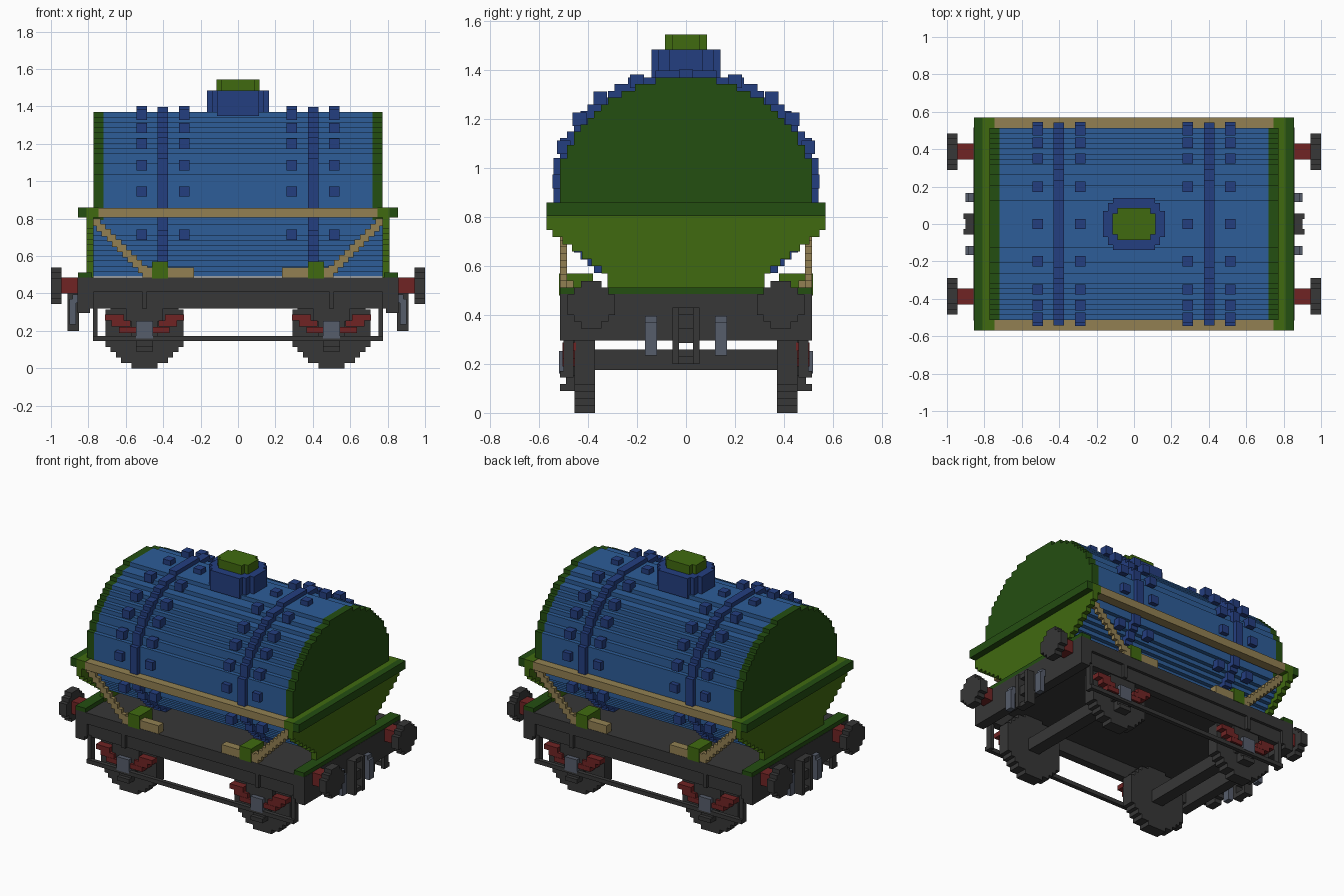
import bpy, bmesh, math
from mathutils import Matrix

cube = bpy.data.objects.get("Cube")
if cube:
    bpy.data.objects.remove(cube, do_unlink=True)

V = 1 / 36  # size of one block step


def material(name, rgb):
    lin = [((c / 255 + 0.055) / 1.055) ** 2.4 for c in rgb] + [1]
    m = bpy.data.materials.new(name)
    m.use_nodes = True
    m.diffuse_color = lin
    m.node_tree.nodes["Principled BSDF"].inputs["Base Color"].default_value = lin
    return m


BLUE = material("blue", (45, 93, 152))
NAVY = material("dark blue", (36, 62, 128))
GREEN = material("green", (64, 106, 16))
DARK_GREEN = material("dark green", (36, 78, 17))
TAN = material("tan wood", (146, 128, 82))
IRON = material("iron black", (55, 55, 55))
RED = material("dark red", (112, 36, 36))
STEEL = material("steel grey", (86, 93, 107))


def finish(name, bm, mat, mirror):
    bmesh.ops.recalc_face_normals(bm, faces=bm.faces)
    mesh = bpy.data.meshes.new(name)
    bm.to_mesh(mesh)
    bm.free()
    mesh.materials.append(mat)
    ob = bpy.data.objects.new(name, mesh)
    bpy.context.collection.objects.link(ob)
    if mirror:
        mod = ob.modifiers.new("Mirror", 'MIRROR')
        mod.use_axis = ("x" in mirror, "y" in mirror, False)
        mod.use_mirror_merge = False
    return ob


def boxes(name, mat, items, mirror=""):
    """Boxes given as (x0, x1, y0, y1, z0, z1)."""
    bm = bmesh.new()
    for x0, x1, y0, y1, z0, z1 in items:
        mtx = Matrix.Translation(((x0 + x1) / 2, (y0 + y1) / 2, (z0 + z1) / 2))
        mtx = mtx @ Matrix.Diagonal((x1 - x0, y1 - y0, z1 - z0, 1))
        bmesh.ops.create_cube(bm, size=1, matrix=mtx)
    return finish(name, bm, mat, mirror)


def stepped(name, mat, rows, a0, a1, axis="x", centre=0, mirror=""):
    """Stepped outline of rows (low, high, half width), extruded along an axis."""
    right = []
    for lo, hi, half in rows:
        right += [(half, lo), (half, hi)]
    outline = right + [(-u, w) for u, w in reversed(right)]
    place = {"x": lambda u, w: (a0, centre + u, w),
             "y": lambda u, w: (centre + u, a0, w),
             "z": lambda u, w: (w, centre + u, a0)}[axis]
    bm = bmesh.new()
    face = bm.faces.new([bm.verts.new(place(u, w)) for u, w in outline])
    out = bmesh.ops.extrude_face_region(bm, geom=[face])
    shift = [a1 - a0 if axis == k else 0 for k in "xyz"]
    bmesh.ops.translate(bm, vec=shift, verts=[g for g in out["geom"] if isinstance(g, bmesh.types.BMVert)])
    bmesh.ops.remove_doubles(bm, verts=bm.verts, dist=1e-5)
    return finish(name, bm, mat, mirror)


def ellipse(a, b, cz):
    """Block-stepped ellipse rows."""
    n = round(2 * b / V)
    h = 2 * b / n
    rows = []
    for i in range(n):
        t = (i + 0.5) * h - b
        half = a * math.sqrt(1 - (t / b) ** 2)
        rows.append((cz - b + i * h, cz - b + (i + 1) * h, (round(half / V - 0.5) + 0.5) * V))
    return rows


# Tank barrel, end caps and straps
TANK = ellipse(0.515, 0.44, 0.93)
stepped("tank_barrel", BLUE, TANK, -0.72, 0.72)
stepped("tank_end_cap", DARK_GREEN, [r for r in TANK if r[0] > 0.79], 0.72, 0.772, mirror="x")
stepped("tank_end_lower", BLUE, [r for r in TANK if r[0] <= 0.79], 0.72, 0.772, mirror="x")
stepped("tank_strap", NAVY, ellipse(0.543, 0.468, 0.93), 0.375, 0.43, mirror="x")

# Rivets in rows on both sides of each strap
RIVETS = [(0, 1.375), (0.2, 1.355), (0.35, 1.285), (0.435, 1.2), (0.5, 1.085), (0.517, 0.945), (0.475, 0.715)]
boxes("rivets", NAVY, [(x - V, x + V, y - V, y + V, z - V, z + V)
                       for x in (0.287, 0.515) for y, z in RIVETS], "xy")

# Filler dome and lid, stepped in plan
stepped("filler_dome", NAVY, [(-0.167, -0.139, 0.07), (-0.139, -0.111, 0.112), (-0.111, 0.111, 0.14),
                              (0.111, 0.139, 0.112), (0.139, 0.167, 0.07)], 1.35, 1.485, "z")
stepped("filler_lid", GREEN, [(-0.115, -0.087, 0.057), (-0.087, 0.087, 0.085),
                              (0.087, 0.115, 0.057)], 1.485, 1.545, "z")

# End saddles with tapering sides, and their ledges
saddle = [(0.485, 0.57, 0.32)]
for i in range(6):
    z = 0.57 + i * 0.0295
    saddle.append((z, z + 0.0295, 0.345 + i * 0.04))
saddle.append((0.747, 0.86, 0.57))
stepped("end_saddle", GREEN, saddle, 0.772, 0.81, mirror="x")
boxes("saddle_corner", GREEN, [(0.745, 0.772, 0.51, 0.57, 0.805, 0.86)], "xy")
boxes("saddle_ledge", DARK_GREEN, [(0.81, 0.855, -0.57, 0.57, 0.805, 0.86)], "x")
boxes("saddle_foot", DARK_GREEN, [(0.78, 0.855, -0.515, 0.515, 0.485, 0.513)], "x")

# Timber side rails, diagonal braces and pads
boxes("side_rail", TAN, [(-0.745, 0.745, 0.505, 0.57, 0.805, 0.858)], "y")
boxes("diagonal_brace", TAN, [(0.485 + i * V, 0.535 + i * V, 0.487, 0.515, 0.51 + i * V, 0.55 + i * V)
                              for i in range(10)], "xy")
boxes("timber_pad", TAN, [(0.235, 0.51, 0.46, 0.513, 0.48, 0.54)], "xy")
boxes("pad_clamp", GREEN, [(0.375, 0.46, 0.38, 0.518, 0.48, 0.57)], "xy")

# Underframe
boxes("frame_floor", IRON, [(-0.85, 0.85, -0.5, 0.5, 0.42, 0.485)])
boxes("sole_bar", IRON, [(-0.855, 0.855, 0.44, 0.515, 0.41, 0.485),
                         (-0.855, 0.855, 0.44, 0.495, 0.32, 0.41)], "y")
boxes("sole_bar_posts", IRON, [(x - 0.014, x + 0.014, 0.49, 0.515, 0.32, 0.41)
                               for x in (0.5, 0.785, 0.84)], "xy")
boxes("headstock", IRON, [(0.79, 0.857, -0.515, 0.515, 0.295, 0.485)], "x")

# Safety rail hung below each side
boxes("lower_rail", IRON, [(-0.775, 0.775, 0.487, 0.515, 0.145, 0.172)], "y")
boxes("rail_hanger", IRON, [(0.75, 0.775, 0.46, 0.5, 0.145, 0.33)], "xy")

# Wheels, axles, axle boxes and springs
stepped("wheel", IRON, ellipse(0.215, 0.215, 0.215), 0.372, 0.455, "y", 0.5, "xy")
boxes("axle", IRON, [(0.458, 0.542, -0.4, 0.4, 0.175, 0.258)], "x")
boxes("axle_box", IRON, [(0.4, 0.6, 0.45, 0.488, 0.25, 0.33), (0.43, 0.57, 0.45, 0.488, 0.15, 0.25),
                         (0.455, 0.545, 0.45, 0.515, 0.09, 0.118), (0.455, 0.545, 0.45, 0.49, 0.118, 0.16)], "xy")
boxes("axle_cover", STEEL, [(0.455, 0.545, 0.48, 0.518, 0.16, 0.252)], "xy")
boxes("leaf_spring", RED, [(0.5 + s * c - 0.05, 0.5 + s * c + 0.05, 0.45, 0.505, z, z + 0.032)
                           for s in (-1, 1) for c, z in ((0.16, 0.255), (0.125, 0.223), (0.085, 0.19))], "xy")

# Buffers
boxes("buffer_shaft", RED, [(0.855, 0.95, 0.345, 0.43, 0.4, 0.485)], "xy")
buffer_rows = [(0.345 + i * V, 0.345 + (i + 1) * V, h)
               for i, h in enumerate((0.042, 0.07, 0.098, 0.098, 0.098, 0.07, 0.042))]
stepped("buffer_head", IRON, buffer_rows, 0.945, 1.0, "x", 0.387, "xy")

# Couplings: centre link frame and two hanging hoses
boxes("centre_coupling", IRON, [(0.85, 0.912, s * 0.042 - 0.014, s * 0.042 + 0.014, 0.2, 0.43) for s in (-1, 1)]
      + [(0.85, 0.9, -0.03, 0.03, z, z + h) for z, h in ((0.2, 0.03), (0.285, 0.06), (0.4, 0.03))], "x")
boxes("brake_hose", STEEL, [(0.855, 0.885, 0.118, 0.167, 0.35, 0.395),
                            (0.865, 0.9, 0.118, 0.167, 0.235, 0.37)], "xy")
